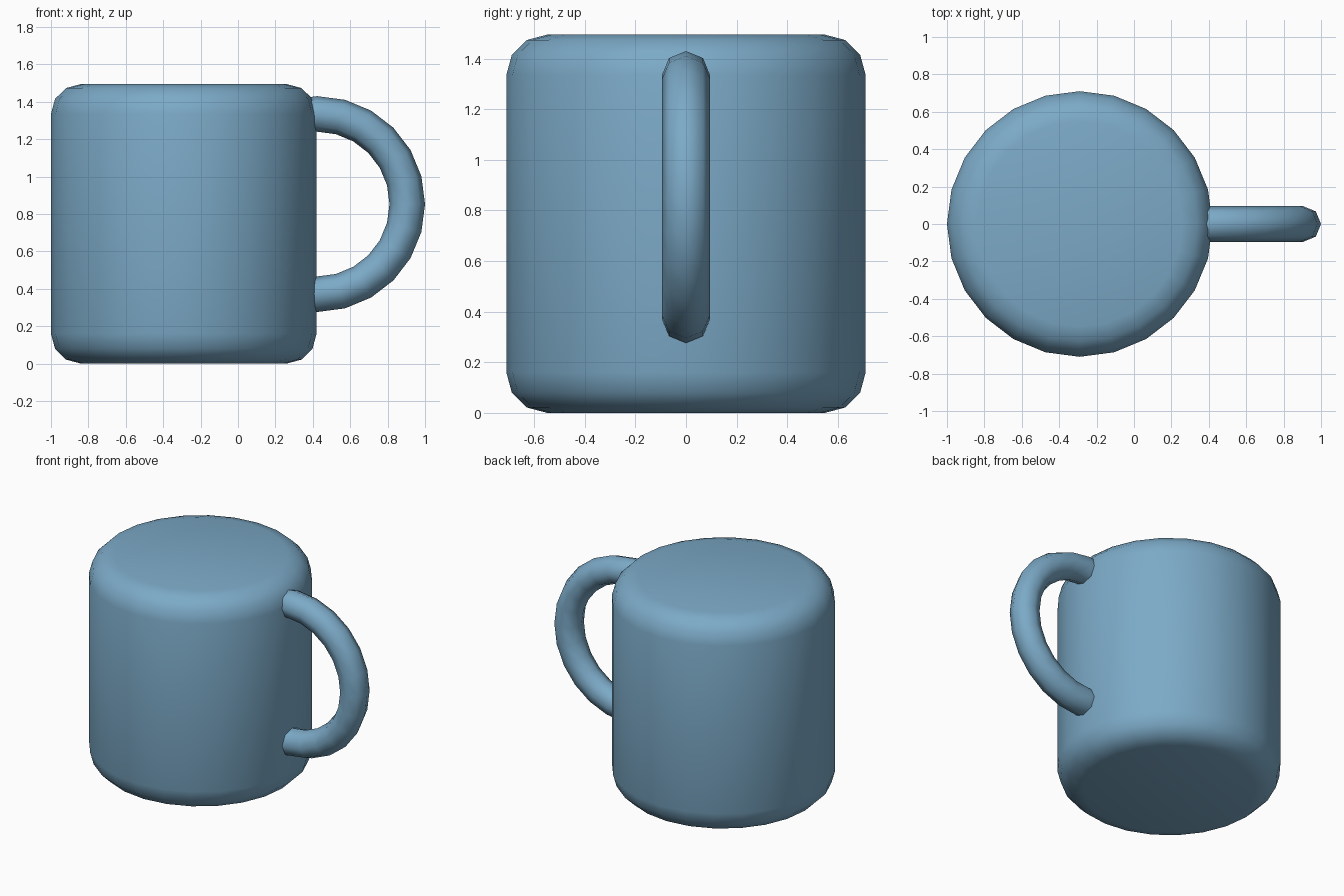
import bpy, bmesh
from math import radians

if "Cube" in bpy.data.objects:
    bpy.data.objects.remove(bpy.data.objects["Cube"])

# Muted blue glaze shared by both parts
glaze = bpy.data.materials.new("blue_glaze")
glaze.diffuse_color = (0.20, 0.40, 0.57, 1)
glaze.use_nodes = True
glaze.node_tree.nodes["Principled BSDF"].inputs["Base Color"].default_value = glaze.diffuse_color

def finish(obj, name):
    obj.name = name
    obj.data.materials.append(glaze)
    bpy.ops.object.shade_smooth()

# Mug body: closed 24-sided cylinder with rounded rims
bpy.ops.mesh.primitive_cylinder_add(vertices=24, radius=0.71, depth=1.495,
                                    location=(-0.29, 0, 0.7475))
body = bpy.context.object
finish(body, "mug_body")
bevel = body.modifiers.new("rounded_rims", "BEVEL")
bevel.width = 0.16
bevel.segments = 3
bevel.limit_method = "ANGLE"
bevel.angle_limit = radians(40)

# Handle: torus arc standing upright, its ends buried in the body
bpy.ops.mesh.primitive_torus_add(major_segments=24, minor_segments=8,
                                 major_radius=0.482, minor_radius=0.095,
                                 location=(0.423, 0, 0.853),
                                 rotation=(radians(90), 0, 0))
handle = bpy.context.object
finish(handle, "handle")
bm = bmesh.new()
bm.from_mesh(handle.data)
hidden = [v for v in bm.verts if v.co.x < -0.18]
bmesh.ops.delete(bm, geom=hidden, context="VERTS")
bmesh.ops.holes_fill(bm, edges=[e for e in bm.edges if e.is_boundary])
bm.to_mesh(handle.data)
bm.free()
